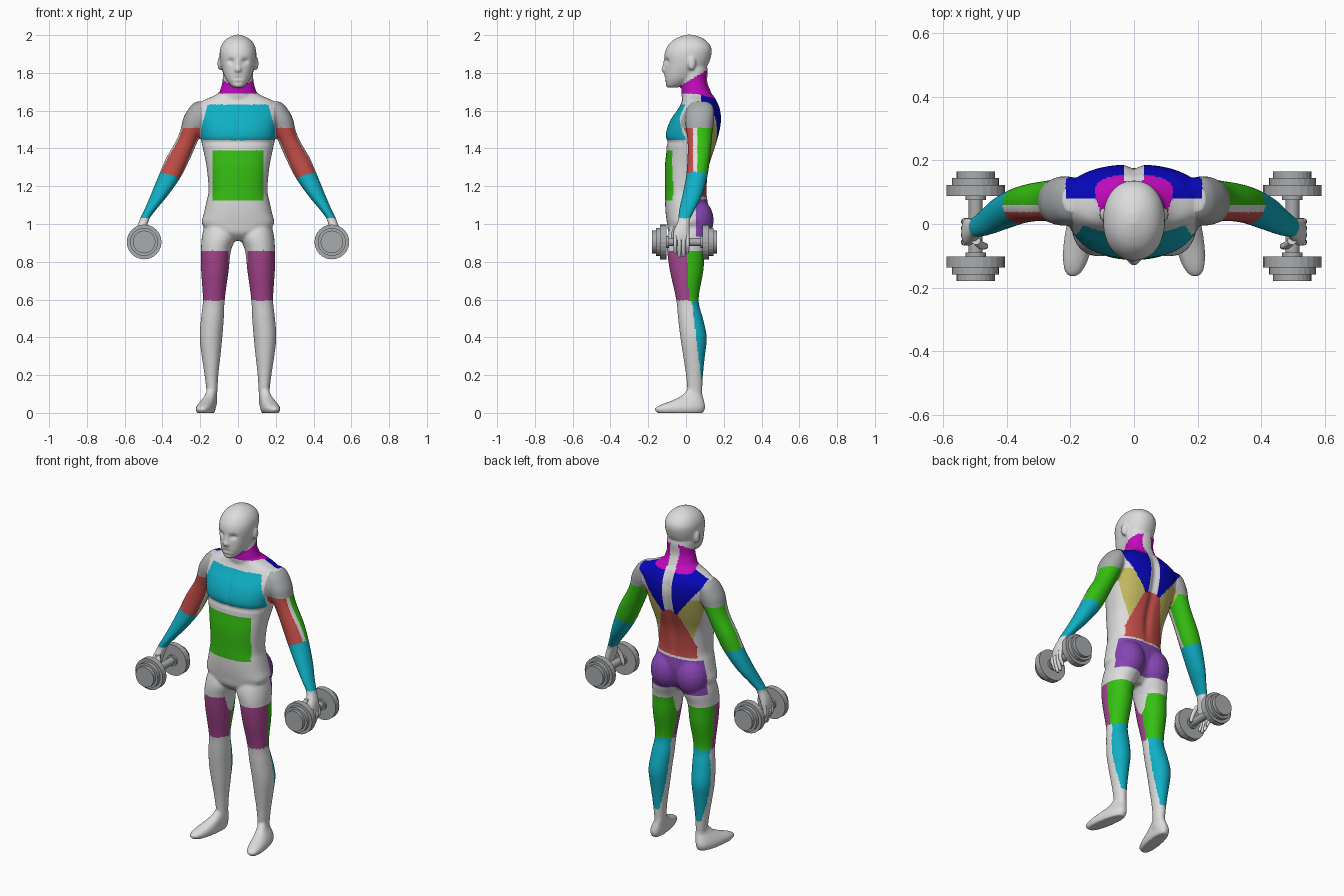
import bpy, bmesh, math
from mathutils import Matrix, Vector

# ---------- materials ----------
COLOURS = {
    "pale_skin": (.72, .72, .72), "mid_grey": (.40, .41, .42),
    "cyan": (.005, .43, .56), "green": (.036, .53, .006),
    "red": (.54, .075, .065), "magenta": (.53, .003, .50),
    "plum": (.40, .062, .28), "violet": (.235, .06, .44),
    "blue": (.002, .002, .50), "olive": (.56, .50, .12),
}
NAMES = list(COLOURS)
MATS = []
for n, c in COLOURS.items():
    m = bpy.data.materials.new(n)
    m.diffuse_color = (*c, 1)
    MATS.append(m)


# ---------- helpers ----------
def catmull(a, b, c, d, t):
    return [.5 * (2*q + (r-p)*t + (2*p-5*q+4*r-s)*t*t + (3*q-p-3*r+s)*t**3)
            for p, q, r, s in zip(a, b, c, d)]


def loft(bm, rows, power=2.0, side=1, shear=0, steps=5, n=28):
    """Skin horizontal rings given as (z, x0, x1, y0, y1)."""
    pts = [rows[0]] + list(rows) + [rows[-1]]
    path = [catmull(*pts[i:i+4], k/steps) for i in range(len(rows)-1) for k in range(steps)]
    path.append(rows[-1])
    rings = []
    for z, x0, x1, y0, y1 in path:
        ring = []
        for k in range(n):
            a = 2*math.pi*k/n
            c, s = math.cos(a), math.sin(a)
            x = (x0+x1)/2 + (x1-x0)/2*math.copysign(abs(c)**(2/power), c)
            y = (y0+y1)/2 + (y1-y0)/2*math.copysign(abs(s)**(2/power), s)
            ring.append(bm.verts.new((side*(x + shear*y), y, z)))
        rings.append(ring)
    for lo, hi in zip(rings, rings[1:]):
        for k in range(n):
            bm.faces.new((lo[k], lo[(k+1) % n], hi[(k+1) % n], hi[k]))
    bm.faces.new(rings[0])
    bm.faces.new(rings[-1])


def centred(rows):
    return [(z, -w, w, y0, y1) for z, w, y0, y1 in rows]


def ball(bm, centre, size):
    mat = Matrix.Translation(centre) @ Matrix.Diagonal((*size, 1))
    bmesh.ops.create_uvsphere(bm, u_segments=20, v_segments=12, radius=1, matrix=mat)


def finish(bm, name, mats):
    bmesh.ops.recalc_face_normals(bm, faces=bm.faces[:])
    me = bpy.data.meshes.new(name)
    bm.to_mesh(me)
    bm.free()
    for m in mats:
        me.materials.append(m)
    ob = bpy.data.objects.new(name, me)
    bpy.context.collection.objects.link(ob)
    bpy.ops.object.select_all(action='DESELECT')
    ob.select_set(True)
    bpy.context.view_layer.objects.active = ob
    return ob


# ---------- body shells ----------
bm = bmesh.new()
# torso
loft(bm, centred([
    (.91, .05, -.05, .05), (.95, .14, -.09, .09), (1.0, .19, -.10, .11), (1.06, .18, -.108, .12),
    (1.12, .167, -.111, .115), (1.18, .156, -.111, .110), (1.3, .166, -.112, .122),
    (1.4, .186, -.103, .153), (1.48, .203, -.107, .176), (1.55, .217, -.083, .187),
    (1.61, .222, -.042, .18), (1.65, .19, -.022, .163), (1.68, .125, -.015, .145),
    (1.71, .08, -.01, .11)]), 2.4, n=40)
# neck
loft(bm, centred([(1.62, .11, -.01, .145), (1.69, .10, -.025, .135), (1.75, .083, -.02, .113),
                  (1.82, .08, -.02, .115), (1.86, .07, -.01, .10)]))
# head
loft(bm, centred([
    (1.722, .022, -.098, -.045), (1.735, .04, -.108, -.01), (1.765, .063, -.113, .04),
    (1.80, .078, -.114, .08), (1.84, .09, -.113, .115), (1.89, .097, -.115, .133),
    (1.93, .094, -.104, .135), (1.965, .076, -.078, .113), (1.988, .048, -.042, .078),
    (2.002, .012, .0, .035)]), 2.15, n=40)
# nose
loft(bm, centred([(1.803, .012, -.122, -.09), (1.815, .02, -.132, -.09),
                  (1.84, .013, -.124, -.09), (1.885, .009, -.115, -.09)]))
for s in (1, -1):
    # ear
    ball(bm, (s*.096, .03, 1.85), (.013, .021, .037))
    # buttock
    ball(bm, (s*.085, .055, 1.02), (.092, .092, .115))
    # leg
    loft(bm, [
        (1.02, .03, .17, -.07, .11), (.94, .008, .19, -.098, .12), (.86, .037, .196, -.10, .10),
        (.75, .05, .195, -.085, .092), (.6, .07, .186, -.052, .067), (.5, .075, .196, -.042, .09),
        (.4, .083, .203, -.03, .11), (.3, .093, .192, -.015, .10), (.2, .104, .177, 0, .09),
        (.1, .11, .166, .008, .086), (.04, .112, .17, 0, .09)], 2.1, s)
    # foot, toes turned out
    loft(bm, [
        (-.001, .128, .205, -.15, .09), (.02, .12, .212, -.167, .10), (.04, .12, .208, -.14, .101),
        (.065, .12, .195, -.075, .095), (.09, .12, .18, -.025, .088),
        (.12, .122, .17, .005, .083)], 2.4, s, -.16)
    # arm with shoulder
    loft(bm, [
        (1.648, .16, .222, .04, .12), (1.62, .15, .255, .01, .145), (1.56, .15, .290, -.005, .15),
        (1.5, .18, .304, 0, .142), (1.44, .212, .328, .008, .136), (1.35, .252, .38, .008, .128),
        (1.25, .302, .423, 0, .113), (1.15, .372, .464, -.02, .085), (1.08, .43, .494, -.036, .05),
        (1.03, .468, .519, -.042, .024), (1.0, .478, .525, -.045, .018)], 2.1, s)
body = finish(bm, "body", MATS)

# fuse the shells into one smooth skin
mod = body.modifiers.new("fuse", 'REMESH')
mod.mode, mod.voxel_size = 'VOXEL', .007
bpy.ops.object.modifier_apply(modifier=mod.name)
mod = body.modifiers.new("soften", 'SMOOTH')
mod.factor, mod.iterations = .5, 5
bpy.ops.object.modifier_apply(modifier=mod.name)


# ---------- eye sockets, mouth, spine and chest grooves ----------
def bump(d, r):
    return math.exp(-(d/r)**2)


for v in body.data.vertices:
    x, y, z = v.co
    if z > 1.73 and y < -.06:
        v.co.y += .014*bump(abs(x)-.038, .018)*bump(z-1.862, .014)
        v.co.y += .005*bump(x, .028)*bump(z-1.772, .007)
        v.co.y += .005*bump(x, .03)*bump(z-1.748, .008)
    elif 1.1 < z < 1.69 and y > .06:
        v.co.y -= .012*bump(x, .022)*min(1, (z-1.1)*6, (1.69-z)*10)
    elif 1.4 < z < 1.62 and y < -.02:
        v.co.y += .006*bump(x, .015)*bump(z-1.52, .07)
        v.co.y += .007*bump(z-1.435, .015)


# ---------- muscle colours by position ----------
def muscle(x, y, z):
    a = abs(x)
    if a > .2 and 1.03 < z <= 1.51:                       # arms
        if a > .28 and z < 1.26 + .3*(a-.36):
            return "cyan"
        if z > 1.2:
            return "red" if y < .036 else "green" if y > .06 else "pale_skin"
    if z > 1.69 - .25*max(0, y-.05) and z < 1.75 + .58*y and a < .13:
        return "pale_skin" if a < .028 and y > .08 else "magenta"
    blade = .05 + (z-1.42)*.8                             # shoulder blade edge
    if y > .078 and 1.42 < z < 1.70 and .03 < a < min(.215, blade):
        return "blue"
    if a > .19 and 1.51 < z < 1.645:
        return "mid_grey"
    if y < -.005 and 1.443 < z < 1.632 and a < min(.195, .16 + (1.632-z)*.28):
        return "cyan"
    if y < -.045 and 1.125 < z < 1.39 and a < .135:
        return "green"
    if y > .075 and 1.142 < z < 1.53:                     # lower back and sides
        if z < 1.43 and a < .05 + (1.43-z)*.36:
            return "red"
        if z > 1.18 and a > max(.05, blade) and y > .092:
            return "olive"
    if .935 < z < 1.132 and y > .052 and a < .185:
        return "violet"
    if .595 < z < .86 and a > .05:
        return "plum" if y < .004 + (.86-z)*.05 else "green"
    if .17 < z <= .595 and y > .03 + (.6-z)*.12:
        return "cyan"
    return "pale_skin"


for p in body.data.polygons:
    p.material_index = NAMES.index(muscle(*p.center))
bpy.ops.object.shade_smooth()

# ---------- hands and dumbbells ----------
FINGERS = [(-.057, .842), (-.035, .822), (-.013, .825), (.008, .845)]
PLATES = [(.022, -.10, .10), (.032, .083, .097), (.092, .095, .13), (.074, .13, .152), (.06, .152, .172)]
for s, label in ((1, "left"), (-1, "right")):
    # palm
    bm = bmesh.new()
    loft(bm, [(1.05, .462, .506, -.035, .022), (1.01, .475, .525, -.045, .018),
              (.97, .49, .538, -.063, .018), (.935, .503, .542, -.068, .018),
              (.915, .512, .54, -.062, .012)], 2.3, s)
    # fingers
    for y, tip in FINGERS:
        loft(bm, [(.94, .518, .54, y-.01, y+.01), (.89, .521, .543, y-.0105, y+.0105),
                  (tip+.015, .508, .527, y-.0095, y+.0095),
                  (tip, .507, .518, y-.005, y+.005)], 2, s, n=12)
    # thumb
    loft(bm, [(.99, .482, .51, -.065, -.04), (.95, .468, .494, -.078, -.054),
              (.91, .458, .479, -.08, -.059), (.888, .46, .472, -.077, -.065)], 2, s, n=12)
    finish(bm, label + "_hand", MATS[:1])
    bpy.ops.object.shade_smooth_by_angle(angle=math.radians(50))

    # handle and stacked plates
    bm = bmesh.new()
    for i, (r, y0, y1) in enumerate(PLATES):
        for e in ((1,) if i == 0 else (1, -1)):
            mat = (Matrix.Translation((s*.497, -.007 + e*(y0+y1)/2, .905))
                   @ Matrix.Rotation(math.pi/2, 4, 'X'))
            bmesh.ops.create_cone(bm, cap_ends=True, segments=24, radius1=r, radius2=r,
                                  depth=y1-y0, matrix=mat)
    finish(bm, label + "_dumbbell", MATS[1:2])
